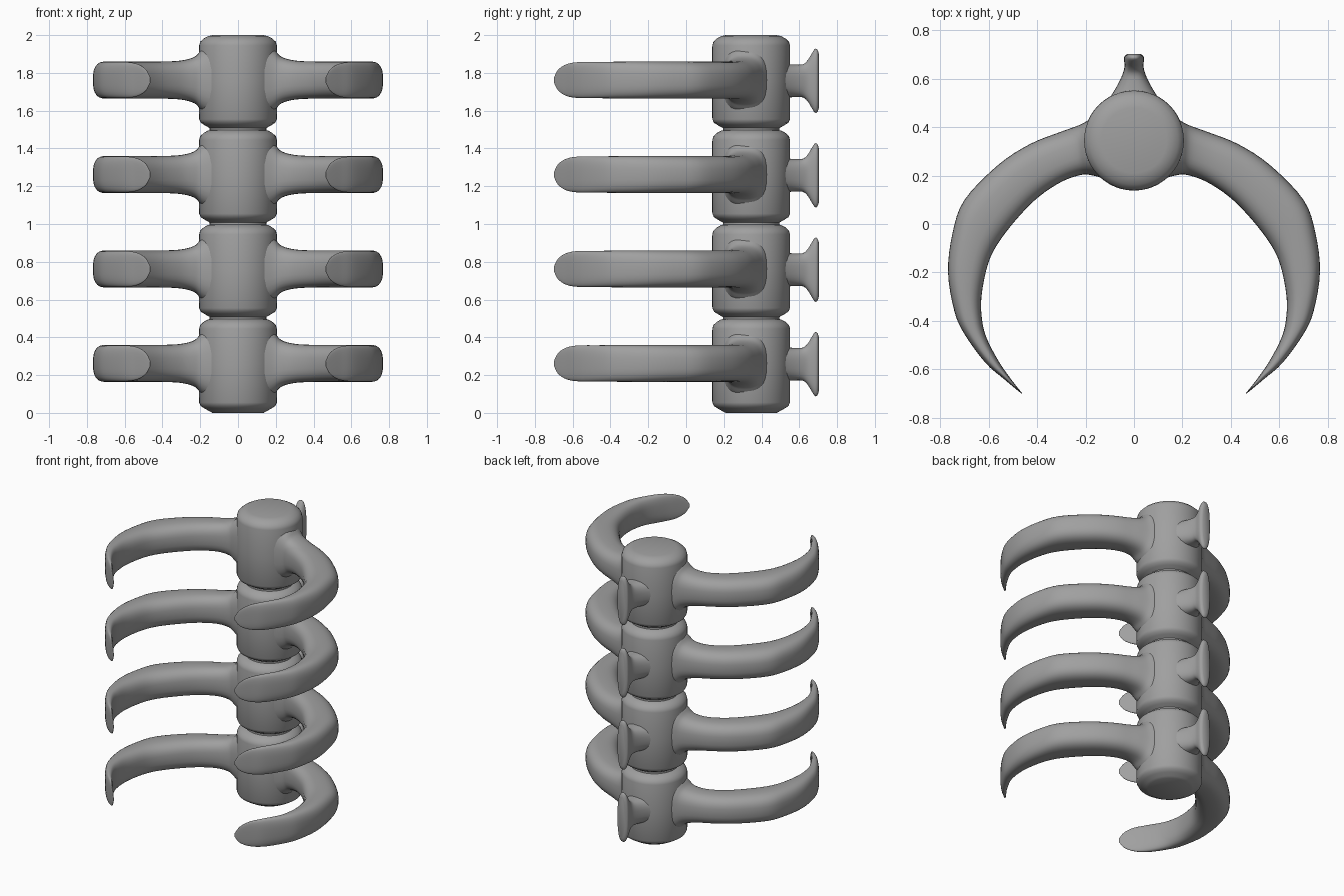
import bpy, bmesh, math
from mathutils import Vector

old = bpy.data.objects.get("Cube")
if old:
    bpy.data.objects.remove(old)

grey = bpy.data.materials.new("bone grey")
grey.use_nodes = True
colour = (0.35, 0.35, 0.35, 1)
grey.diffuse_color = colour
grey.node_tree.nodes["Principled BSDF"].inputs["Base Color"].default_value = colour

AXIS_Y, RIB_Z, SPINE_Z, STEP = 0.345, 0.262, 0.258, 0.5


def refine(stations, cuts):
    """Smooth the stations with a Catmull-Rom curve."""
    rows = [Vector(s) for s in stations]
    out = []
    for i in range(len(rows) - 1):
        a, b, c, d = rows[max(i - 1, 0)], rows[i], rows[i + 1], rows[min(i + 2, len(rows) - 1)]
        for k in range(cuts):
            t = k / cuts
            out.append(b + (c - a) * (t / 2) + (a * 2 - b * 5 + c * 4 - d) * (t * t / 2)
                       + (b * 3 - a - c * 3 + d) * (t ** 3 / 2))
    return out + [rows[-1]]


def ring(centre, u, v, power=2.0, count=32):
    """Rounded section spanned by the half axes u and v."""
    def bend(x):
        return math.copysign(abs(x) ** (2 / power), x)
    angles = [math.tau * i / count for i in range(count)]
    return [centre + u * bend(math.cos(a)) + v * bend(math.sin(a)) for a in angles]


def loft(name, rings):
    """Skin a row of sections into a smooth closed mesh."""
    bm = bmesh.new()
    loops = [[bm.verts.new(p) for p in r] for r in rings]
    for a, b in zip(loops, loops[1:]):
        for i in range(len(a)):
            j = (i + 1) % len(a)
            bm.faces.new((a[i], a[j], b[j], b[i]))
    bm.faces.new(loops[0])
    bm.faces.new(loops[-1])
    bmesh.ops.recalc_face_normals(bm, faces=bm.faces)
    mesh = bpy.data.meshes.new(name)
    bm.to_mesh(mesh)
    bm.free()
    mesh.shade_smooth()
    mesh.set_sharp_from_angle(angle=math.radians(50))
    mesh.materials.append(grey)
    return mesh


# Vertebra body: height, radius
body_profile = [(0, 0.135), (0.008, 0.15), (0.022, 0.175), (0.036, 0.197), (0.055, 0.206),
                (0.25, 0.207), (0.445, 0.206), (0.465, 0.2), (0.482, 0.182),
                (0.494, 0.16), (0.5, 0.135)]
body = loft("vertebra_body", [
    ring(Vector((0, AXIS_Y, z)), Vector((r, 0, 0)), Vector((0, r, 0)), count=48)
    for z, r in body_profile])

# Disc joining neighbouring vertebrae
disc = loft("disc", [
    ring(Vector((0, AXIS_Y, STEP + z)), Vector((0.15, 0, 0)), Vector((0, 0.15, 0)), count=48)
    for z in (-0.02, 0.02)])

# Rib: outer x, outer y, inner x, inner y, half height
rib_stations = [
    (0.15, 0.45, 0.13, 0.19, 0.2),
    (0.2, 0.422, 0.19, 0.204, 0.158),
    (0.235, 0.405, 0.23, 0.2, 0.122),
    (0.31, 0.378, 0.3, 0.174, 0.103),
    (0.43, 0.33, 0.39, 0.115, 0.098),
    (0.56, 0.245, 0.47, 0.037, 0.098),
    (0.7, 0.1, 0.555, -0.07, 0.098),
    (0.75, -0.04, 0.603, -0.165, 0.098),
    (0.768, -0.2, 0.63, -0.3, 0.098),
    (0.742, -0.36, 0.627, -0.4, 0.097),
    (0.7, -0.455, 0.607, -0.475, 0.096),
    (0.614, -0.573, 0.56, -0.565, 0.095),
    (0.54, -0.638, 0.518, -0.627, 0.084),
    (0.49, -0.68, 0.483, -0.673, 0.055),
    (0.465, -0.7, 0.462, -0.698, 0.012)]
rib_rings = []
for ox, oy, ix, iy, h in refine(rib_stations, 4):
    outer, inner = Vector((ox, oy, RIB_Z)), Vector((ix, iy, RIB_Z))
    rib_rings.append(ring((outer + inner) / 2, (outer - inner) / 2, Vector((0, 0, h)), 2.7))
rib = loft("rib", rib_rings)

# Rear process with flared end plate: y, half width, half height
process_stations = [
    (0.48, 0.135, 0.1), (0.53, 0.095, 0.09), (0.58, 0.065, 0.086), (0.62, 0.047, 0.088),
    (0.645, 0.04, 0.11), (0.665, 0.04, 0.143), (0.682, 0.041, 0.168), (0.695, 0.038, 0.166),
    (0.703, 0.026, 0.145)]
process = loft("rear_process", [
    ring(Vector((0, y, SPINE_Z)), Vector((w, 0, 0)), Vector((0, 0, h)), 2.5)
    for y, w, h in refine(process_stations, 3)])


def place(mesh, level):
    ob = bpy.data.objects.new(f"{mesh.name}_{level + 1}", mesh)
    ob.location.z = level * STEP
    bpy.context.collection.objects.link(ob)
    return ob


# Stack of four vertebrae, each with a mirrored pair of ribs
for level in range(4):
    place(body, level)
    place(process, level)
    place(rib, level).modifiers.new("other_side", 'MIRROR')
    if level < 3:
        place(disc, level)
